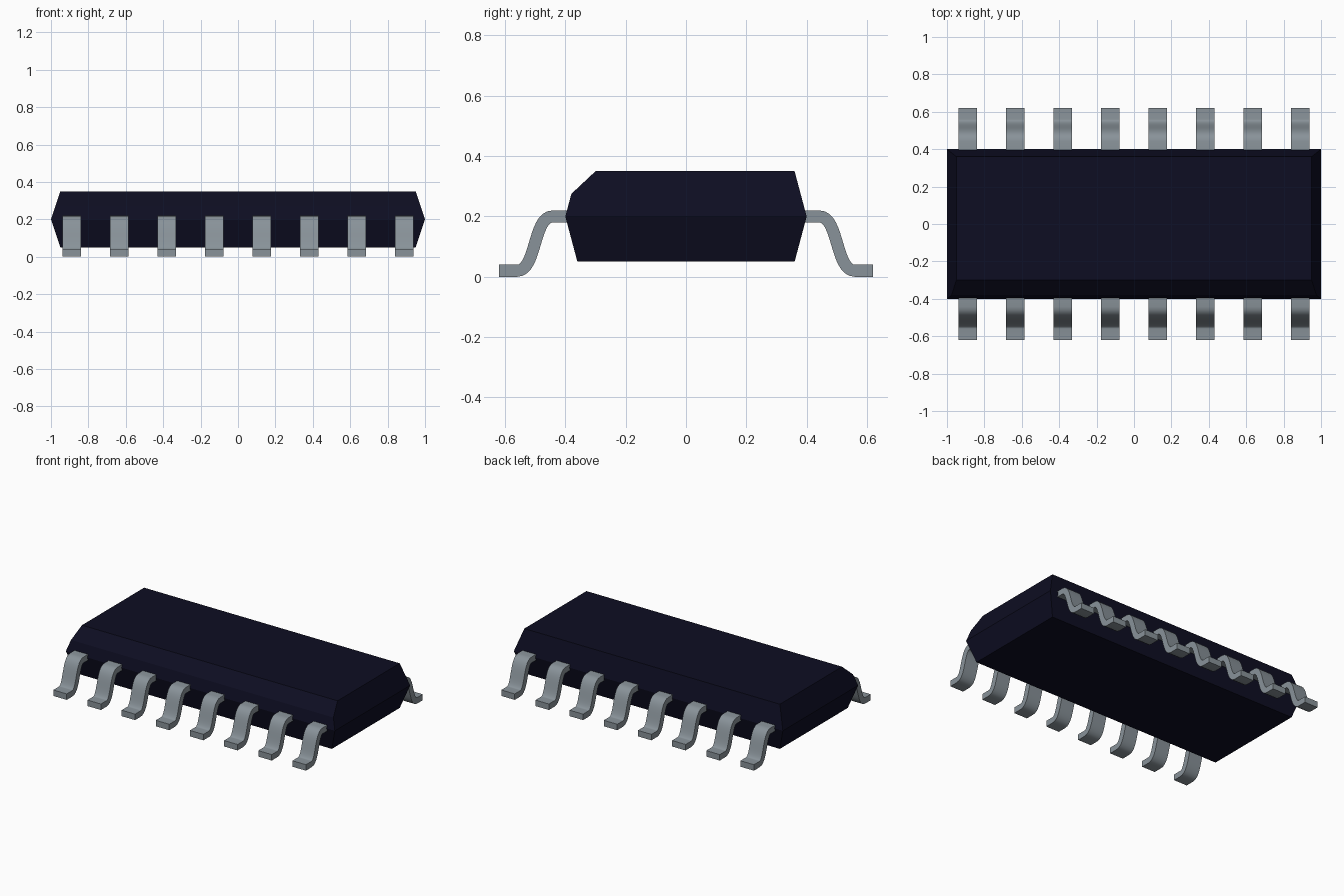
import bpy, bmesh
from mathutils import Vector

cube = bpy.data.objects.get("Cube")
if cube:
    bpy.data.objects.remove(cube, do_unlink=True)


def make_material(name, rgb):
    mat = bpy.data.materials.new(name)
    mat.use_nodes = True
    mat.diffuse_color = (*rgb, 1)
    mat.node_tree.nodes["Principled BSDF"].inputs["Base Color"].default_value = (*rgb, 1)
    return mat


def make_object(name, bm, mat):
    bmesh.ops.recalc_face_normals(bm, faces=bm.faces)
    mesh = bpy.data.meshes.new(name)
    bm.to_mesh(mesh)
    bm.free()
    mesh.materials.append(mat)
    obj = bpy.data.objects.new(name, mesh)
    bpy.context.collection.objects.link(obj)
    return obj


plastic = make_material("dark navy plastic", (0.0042, 0.0042, 0.0160))
metal = make_material("grey metal", (0.25, 0.29, 0.32))

# Package body: three stacked rectangles, widest at the middle seam
bm = bmesh.new()
rings = []
for hx, hy, z in [(0.95, 0.36, 0.05), (1.0, 0.4, 0.2), (0.95, 0.36, 0.35)]:
    rings.append([bm.verts.new((sx * hx, sy * hy, z))
                  for sx, sy in [(-1, -1), (1, -1), (1, 1), (-1, 1)]])
bm.faces.new(rings[0])
bm.faces.new(rings[2])
for low, high in zip(rings, rings[1:]):
    for i in range(4):
        j = (i + 1) % 4
        bm.faces.new((low[i], low[j], high[j], high[i]))

# Orientation chamfer along the top front edge
cut = bmesh.ops.bisect_plane(bm, geom=bm.verts[:] + bm.edges[:] + bm.faces[:],
                             plane_co=(0, -0.30, 0.35), plane_no=(0, -0.075, 0.08),
                             clear_outer=True)
bmesh.ops.contextual_create(
    bm, geom=[e for e in cut["geom_cut"] if isinstance(e, bmesh.types.BMEdge)])
make_object("package_body", bm, plastic)

# Gull-wing lead centreline in (y, z): shoulder, S-bend, foot
LEAD_WIDTH, HALF_THICK, STEPS = 0.1, 0.02, 16
p0, p1, p2, p3 = (Vector(p) for p in
                  [(0.442, 0.2), (0.507, 0.2), (0.495, 0.02), (0.56, 0.02)])
centre = [(Vector((0.385, 0.2)), Vector((1, 0)))]
for i in range(STEPS + 1):
    t = i / STEPS
    u = 1 - t
    point = p0 * u**3 + p1 * 3 * u * u * t + p2 * 3 * u * t * t + p3 * t**3
    tangent = (p1 - p0) * u * u + (p2 - p1) * 2 * u * t + (p3 - p2) * t * t
    centre.append((point, tangent.normalized()))
centre.append((Vector((0.62, 0.02)), Vector((1, 0))))


def add_lead(name, x, side):
    bm = bmesh.new()
    sections = []
    for point, tan in centre:
        normal = Vector((-tan.y, tan.x)) * HALF_THICK
        a, b = point + normal, point - normal
        sections.append([bm.verts.new((x + sx * LEAD_WIDTH / 2, side * p.x, p.y))
                         for sx, p in [(-1, a), (1, a), (1, b), (-1, b)]])
    for s, e in zip(sections, sections[1:]):
        for i in range(4):
            j = (i + 1) % 4
            bm.faces.new((s[i], s[j], e[j], e[i]))
    bm.faces.new(sections[0])
    bm.faces.new(sections[-1])
    return make_object(name, bm, metal)


# Eight leads along each long side
leads = []
for side, label in [(-1, "front"), (1, "back")]:
    for k in range(8):
        leads.append(add_lead(f"{label}_lead_{k + 1}", (k - 3.5) * 0.254, side))

# Smooth bends with crisp lead edges
bpy.ops.object.select_all(action="DESELECT")
for lead in leads:
    lead.select_set(True)
bpy.context.view_layer.objects.active = leads[0]
bpy.ops.object.shade_smooth_by_angle(angle=0.6)
